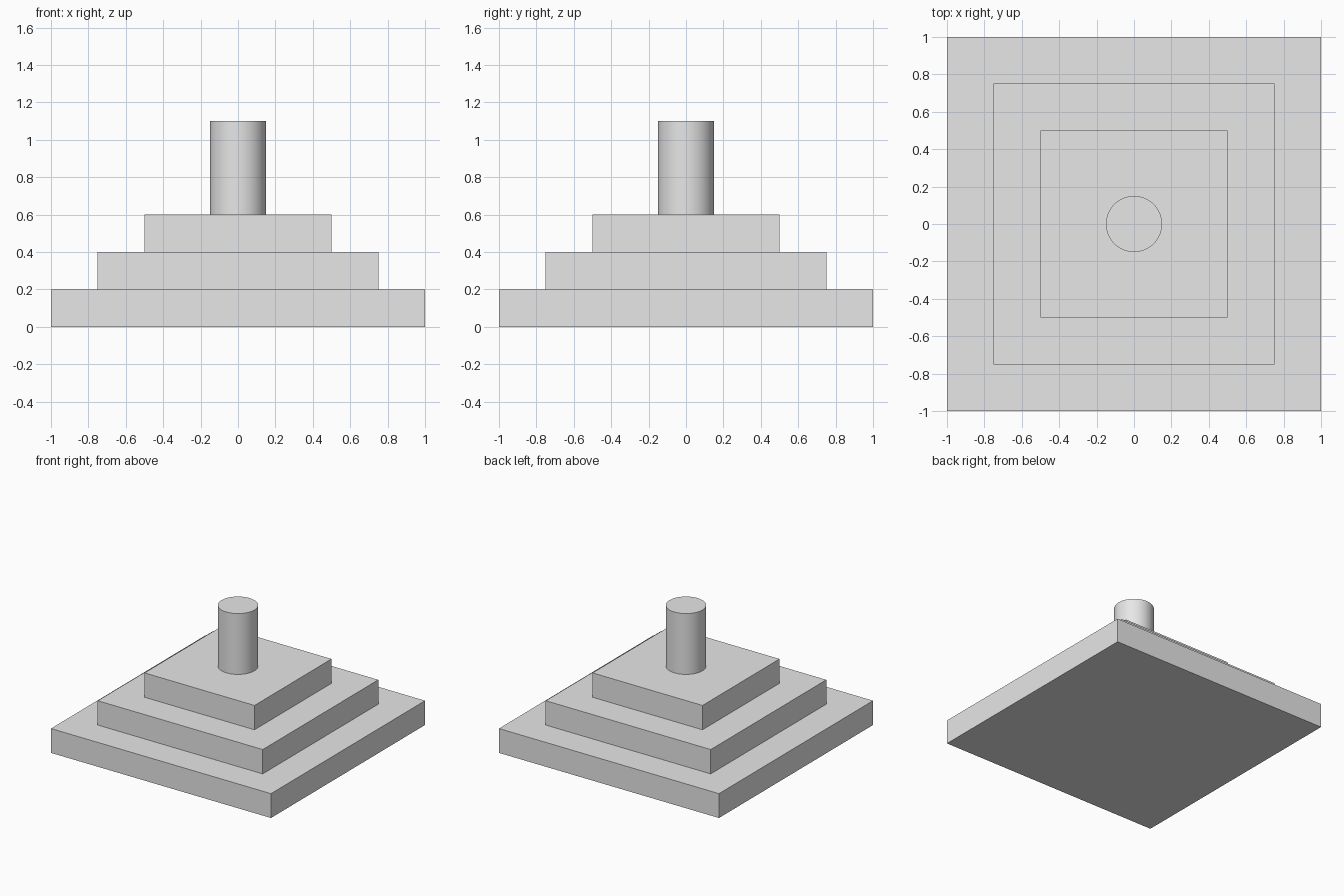
import bpy
import math

cube = bpy.data.objects.get("Cube")
if cube:
    bpy.data.objects.remove(cube, do_unlink=True)

# Single plain grey for the whole model
grey = bpy.data.materials.new("light_grey")
grey.use_nodes = True
grey.diffuse_color = (0.8, 0.8, 0.8, 1)
grey.node_tree.nodes["Principled BSDF"].inputs["Base Color"].default_value = (0.8, 0.8, 0.8, 1)

STEP = 0.2


def finish(name):
    obj = bpy.context.object
    obj.name = obj.data.name = name
    obj.data.materials.append(grey)
    return obj


# Three square steps, each narrower than the one below
for i, (name, width) in enumerate([("bottom_step", 2.0), ("middle_step", 1.5), ("top_step", 1.0)]):
    bpy.ops.mesh.primitive_cube_add(size=1, location=(0, 0, STEP * (i + 0.5)))
    step = finish(name)
    step.scale = (width, width, STEP)
    bpy.ops.object.transform_apply(location=False, rotation=False, scale=True)

# Round column standing on the top step
COLUMN_HEIGHT = 0.5
bpy.ops.mesh.primitive_cylinder_add(vertices=64, radius=0.15, depth=COLUMN_HEIGHT,
                                    location=(0, 0, 3 * STEP + COLUMN_HEIGHT / 2))
finish("column")
bpy.ops.object.shade_smooth_by_angle(angle=math.radians(30))
